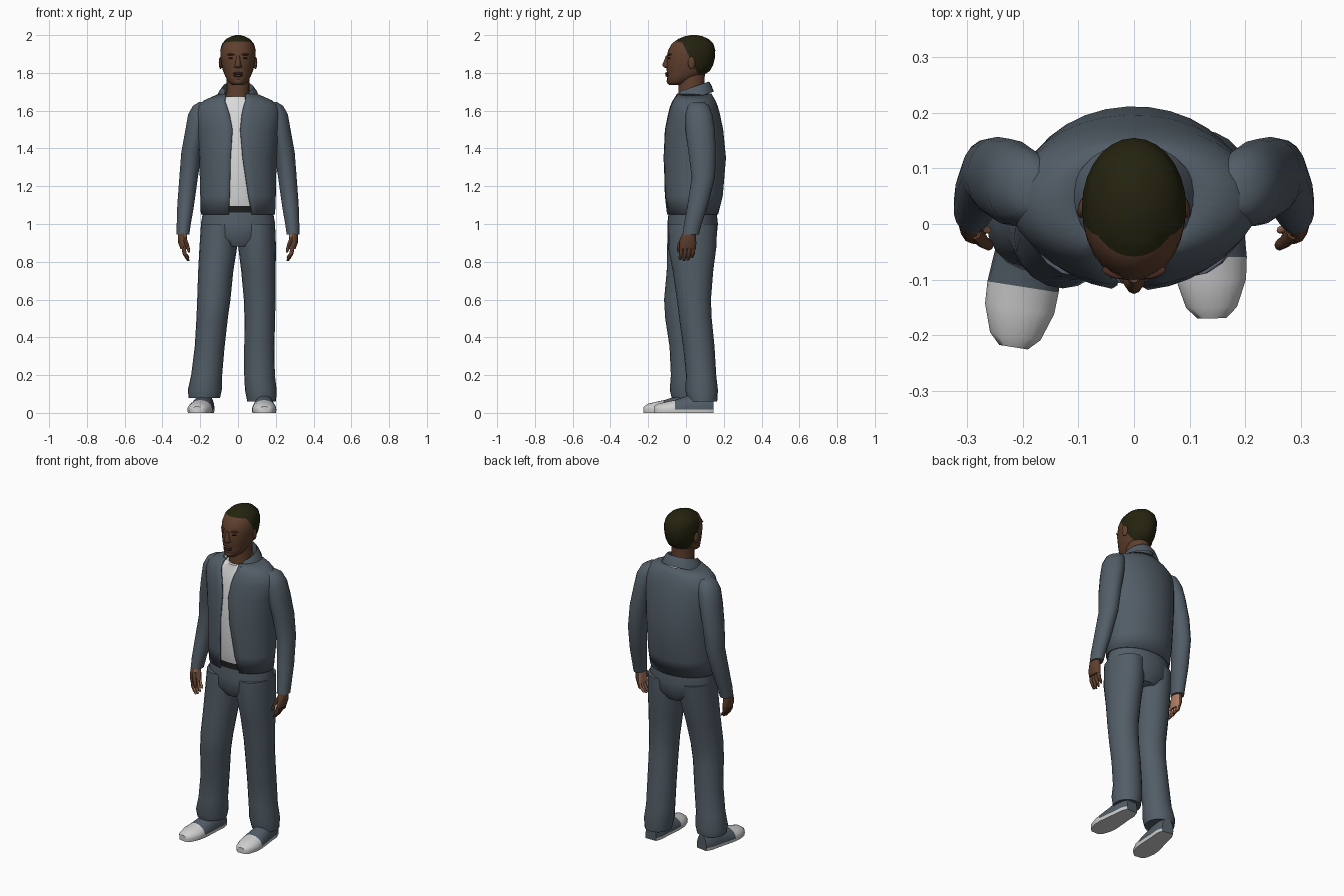
import bpy, bmesh, math
from mathutils import Vector

cube = bpy.data.objects.get("Cube")
if cube:
    bpy.data.objects.remove(cube, do_unlink=True)


def material(name, r, g, b):
    m = bpy.data.materials.new(name)
    m.use_nodes = True
    m.diffuse_color = (r, g, b, 1)
    bsdf = m.node_tree.nodes["Principled BSDF"]
    bsdf.inputs["Base Color"].default_value = (r, g, b, 1)
    bsdf.inputs["Roughness"].default_value = 0.8
    return m


DENIM = material("slate denim", 0.085, 0.11, 0.135)
SKIN = material("brown skin", 0.115, 0.05, 0.026)
PALM = material("light palm", 0.42, 0.2, 0.125)
HAIR = material("dark hair", 0.018, 0.017, 0.005)
SHIRT = material("white shirt", 0.7, 0.7, 0.7)
SHOE = material("white shoe", 0.62, 0.62, 0.62)
DARK = material("near black", 0.012, 0.012, 0.012)
LIPS = material("dark lips", 0.075, 0.028, 0.018)


def finish(name, bm, mats, rule=None, angle=50):
    me = bpy.data.meshes.new(name)
    bm.normal_update()
    if rule:
        for f in bm.faces:
            f.material_index = rule(f.calc_center_median(), f.normal)
    bm.to_mesh(me)
    bm.free()
    for m in mats:
        me.materials.append(m)
    ob = bpy.data.objects.new(name, me)
    bpy.context.collection.objects.link(ob)
    bpy.ops.object.select_all(action='DESELECT')
    ob.select_set(True)
    bpy.context.view_layer.objects.active = ob
    bpy.ops.object.shade_smooth_by_angle(angle=math.radians(angle))
    return ob


def bridge(rings, closed=True):
    """Join rings of points into a skin; closed rings get end caps."""
    bm = bmesh.new()
    rows = [[bm.verts.new(p) for p in r] for r in rings]
    n = len(rows[0])
    for a, b in zip(rows, rows[1:]):
        for j in range(n if closed else n - 1):
            k = (j + 1) % n
            bm.faces.new((a[j], a[k], b[k], b[j]))
    if closed:
        bm.faces.new(rows[0][::-1])
        bm.faces.new(rows[-1])
        bmesh.ops.recalc_face_normals(bm, faces=bm.faces)
    return bm


def oval(z, cx, cy, rx, ry, n=20, tilt=0, gap=None):
    """Horizontal oval starting at the front; gap = (right x, left x) opening."""
    t0, t1 = 0, 2 * math.pi
    if gap:
        t0 = math.asin(gap[1] / rx)
        t1 += math.asin(gap[0] / rx)
    pts = []
    for i in range(n):
        t = t0 + (t1 - t0) * i / (n - 1 if gap else n)
        y = -ry * math.cos(t)
        pts.append((cx + rx * math.sin(t), cy + y, z + tilt * y))
    return pts


def loft(name, rows, mat, n=20, side=1):
    rings = [oval(z, cx * side, cy, rx, ry, n) for z, cx, cy, rx, ry in sorted(rows)]
    return finish(name, bridge(rings), [mat])


def ball(name, loc, size, mat, turn=0):
    bm = bmesh.new()
    bmesh.ops.create_uvsphere(bm, u_segments=12, v_segments=8, radius=1)
    ob = finish(name, bm, [mat])
    ob.location, ob.scale, ob.rotation_euler = loc, size, (0, 0, turn)
    return ob


# Jacket body: height, front y, back y, half width, opening right x, left x
jacket = [(1.05, -.105, .17, .197, -.05, .075), (1.15, -.116, .195, .2, -.045, .055),
          (1.35, -.12, .212, .205, -.04, .025), (1.5, -.112, .197, .217, -.03, .012),
          (1.58, -.096, .18, .225, -.045, .02), (1.625, -.085, .168, .213, -.06, .03),
          (1.655, -.072, .155, .18, -.07, .04), (1.69, -.055, .135, .1, -.065, .04)]
rings = [oval(z, 0, (f + b) / 2, w, (b - f) / 2, 32, 0, (g, h)) for z, f, b, w, g, h in jacket]
coat = finish("jacket_body", bridge(rings, False), [DENIM])
shell = coat.modifiers.new("thickness", 'SOLIDIFY')
shell.thickness, shell.offset = 0.008, -1

# Shirt, slightly inside the jacket
loft("shirt", [(z, 0, (f + b) / 2, w - .02, (b - f) / 2 - .011)
               for z, f, b, w, g, h in jacket[1:-1]]
     + [(1.09, 0, .035, .17, .128), (1.675, 0, .03, .075, .088)], SHIRT, 28)

# Folded collar: outer edge, crest, inner edge
finish("collar", bridge([oval(1.662, 0, .03, .118, .117, 24, .33, (-.075, .05)),
                         oval(1.7, 0, .032, .1, .103, 24, .33, (-.073, .055)),
                         oval(1.725, 0, .034, .082, .088, 24, .33, (-.068, .06)),
                         oval(1.66, 0, .034, .078, .085, 24, .3, (-.06, .045))], False), [DENIM], angle=70)

# Belt, hips and legs
loft("belt", [(1.06, 0, .035, .18, .131), (1.095, 0, .035, .178, .129)], DARK, 28)
loft("hips", [(1.08, 0, .035, .182, .125), (1.0, 0, .035, .197, .134),
              (.93, 0, .032, .19, .13), (.88, 0, .03, .1, .1)], DENIM, 28)
loft("left_trouser_leg", [
    (1.0, .1, .035, .096, .13), (.88, .101, .033, .1, .128), (.75, .108, .037, .091, .107),
    (.6, .115, .042, .084, .09), (.5, .115, .05, .081, .086), (.35, .113, .068, .08, .083),
    (.2, .114, .08, .081, .08), (.12, .121, .083, .084, .086), (.06, .125, .087, .076, .078)], DENIM)
loft("right_trouser_leg", [
    (1.0, -.1, .03, .096, .125), (.88, -.104, .02, .1, .12), (.75, -.118, .004, .093, .106),
    (.6, -.128, -.02, .088, .096), (.5, -.137, -.02, .083, .09), (.35, -.15, -.005, .079, .082),
    (.2, -.166, 0, .082, .08), (.12, -.176, .004, .09, .09), (.08, -.178, .006, .083, .082)], DENIM)


# Shoes: white toe and sole, denim upper behind
def shoe(name, toe, heel):
    toe, heel = Vector(toe), Vector(heel)
    along = (heel - toe).normalized()
    across = Vector((along.y, -along.x))
    rings = []
    for l, w, h in [(0, .026, .034), (.02, .046, .048), (.07, .063, .06), (.11, .065, .068),
                    (.16, .061, .085), (.22, .054, .105), (.28, .05, .105), (.315, .036, .09)]:
        section = [(w * .95, 0), (w, .018)]
        section += [(w * math.cos(math.pi * i / 10), .018 + (h - .018) * math.sin(math.pi * i / 10))
                    for i in range(1, 10)]
        section += [(-w, .018), (-w * .95, 0)]
        rings.append([(*(toe + along * l + across * u), v) for u, v in section])

    def paint(c, normal):
        l = (c.xy - toe).dot(along)
        return 1 if c.z > .015 and l > .11 else 0
    finish(name, bridge(rings), [SHOE, DENIM], paint)


shoe("left_shoe", (.14, -.17), (.135, .145))
shoe("right_shoe", (-.217, -.222), (-.168, .09))


# Sleeves and hands
def palm_side(side):
    return lambda c, normal: 1 if normal.x * side < -.5 else 0


for side, label in ((1, "left"), (-1, "right")):
    loft(label + "_sleeve", [
        (1.645, .178, .06, .03, .035), (1.625, .19, .065, .05, .058), (1.58, .205, .068, .06, .072),
        (1.5, .222, .075, .057, .078), (1.38, .246, .085, .055, .072), (1.25, .261, .092, .05, .062),
        (1.1, .277, .062, .045, .054), (1.0, .287, .036, .038, .047), (.945, .291, .025, .034, .043)],
        DENIM, 18, side)
    hand = [(.975, .291, .022, .024, .03), (.935, .294, .014, .025, .038),
            (.9, .293, .01, .024, .045), (.868, .288, .008, .017, .044)]
    rings = [oval(z, cx * side, cy, rx, ry, 14) for z, cx, cy, rx, ry in sorted(hand)]
    finish(label + "_hand", bridge(rings), [SKIN, PALM], palm_side(side))
    for i in range(4):
        y, drop = -.024 + .021 * i, (.006, 0, .004, .016)[i]
        finger = [(.88, .289, y, .011, .011), (.845, .283, y - .002, .011, .011),
                  (.818 + drop, .271, y - .006, .009, .009), (.803 + drop, .262, y - .008, .005, .006)]
        rings = [oval(z, cx * side, cy, rx, ry, 8) for z, cx, cy, rx, ry in sorted(finger)]
        finish(f"{label}_finger_{i + 1}", bridge(rings), [SKIN, PALM], palm_side(side))
    loft(label + "_thumb", [(.93, .287, -.012, .013, .016), (.895, .272, -.032, .011, .012),
                            (.865, .262, -.038, .009, .01), (.85, .259, -.038, .005, .006)],
         SKIN, 8, side)

# Neck
loft("neck", [(1.63, 0, .03, .075, .075), (1.7, 0, .028, .06, .068), (1.8, 0, .03, .062, .07)], SKIN)

# Head, with the hairline cut into the surface
skull = [(1.735, -.055, .028, .034), (1.752, -.04, .052, .06), (1.785, -.005, .069, .094),
         (1.81, .012, .079, .114), (1.84, .02, .087, .123), (1.88, .025, .093, .128),
         (1.92, .03, .094, .125), (1.955, .035, .084, .11), (1.98, .039, .062, .08),
         (1.994, .04, .035, .046), (2.0, .04, .012, .016)]
bm = bridge([oval(z, 0, cy, rx, ry, 28) for z, cy, rx, ry in skull])
slope = Vector((0, 1, .5)).normalized()
temple = Vector((0, .035, 1.85))
top_line = Vector((0, 0, 1.958))
for point, normal in ((temple, slope), (top_line, Vector((0, .15, 1)))):
    bmesh.ops.bisect_plane(bm, geom=bm.verts[:] + bm.edges[:] + bm.faces[:],
                           plane_co=point, plane_no=normal)


def hairline(c, normal):
    over = (c - top_line).dot(Vector((0, .15, 1))) > 0
    return 1 if over or ((c - temple).dot(slope) > 0 and c.z > 1.77) else 0


finish("head", bm, [SKIN, HAIR], hairline, 75)

# Face
loft("nose", [(1.893, 0, -.096, .009, .01), (1.865, 0, -.1, .012, .016), (1.842, 0, -.1, .018, .026),
              (1.832, 0, -.098, .021, .022), (1.826, 0, -.096, .014, .012)], SKIN, 12)
ball("upper_lip", (0, -.097, 1.797), (.028, .014, .007), LIPS)
ball("lower_lip", (0, -.096, 1.786), (.024, .014, .008), LIPS)
ball("chin", (0, -.078, 1.755), (.03, .025, .02), SKIN)
for side, label in ((1, "left"), (-1, "right")):
    ball(label + "_eye", (.036 * side, -.09, 1.877), (.014, .006, .005), DARK, .32 * side)
    ball(label + "_brow", (.037 * side, -.088, 1.897), (.022, .009, .005), LIPS, .34 * side)
    ball(label + "_ear", (.092 * side, .03, 1.853), (.009, .02, .033), SKIN, .25 * side)
